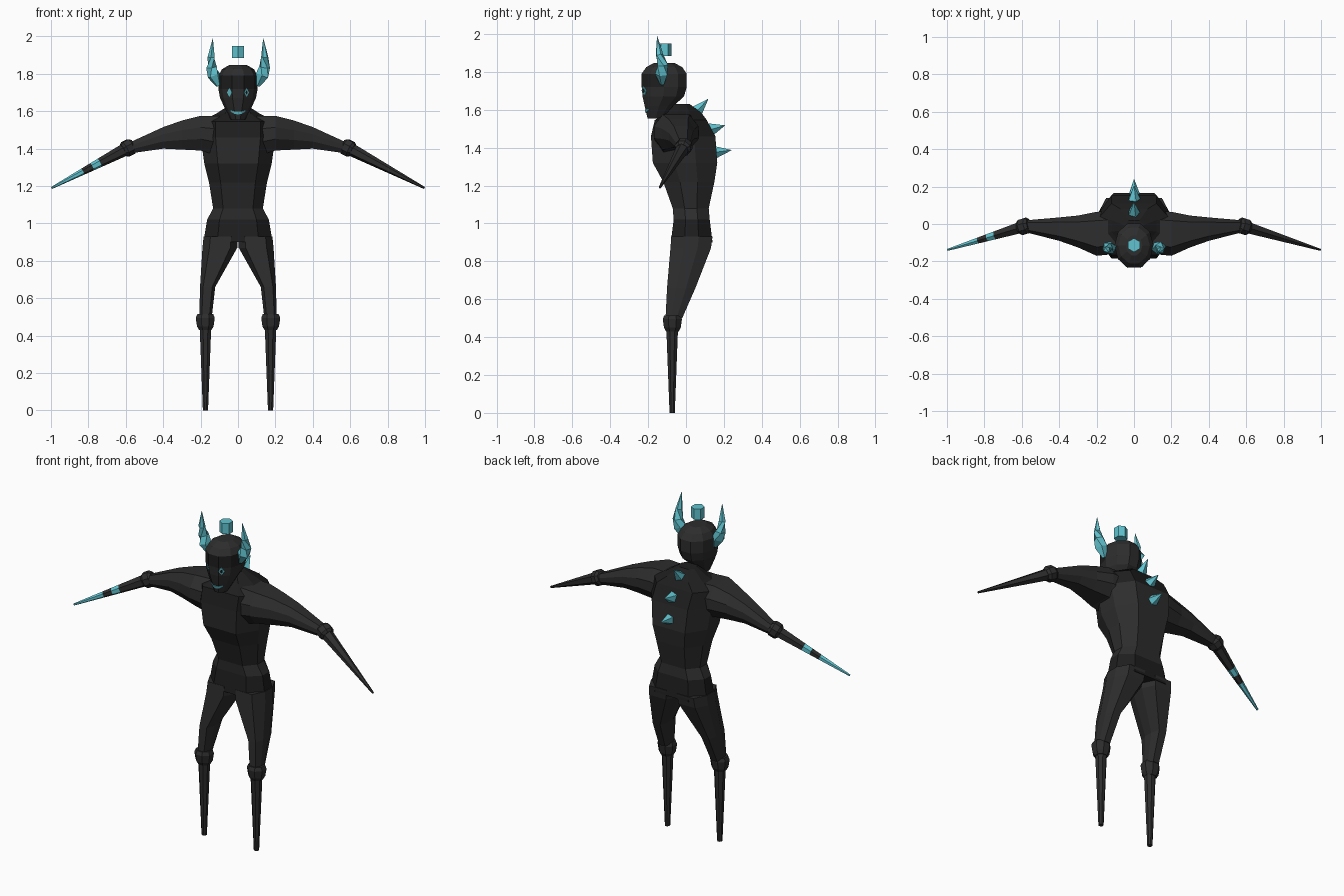
import bpy, bmesh, math
from mathutils import Vector
from mathutils.bvhtree import BVHTree

cube = bpy.data.objects.get("Cube")
if cube:
    bpy.data.objects.remove(cube)


def make_mat(name, rgb):
    m = bpy.data.materials.new(name)
    m.use_nodes = True
    m.diffuse_color = (*rgb, 1)
    m.node_tree.nodes["Principled BSDF"].inputs["Base Color"].default_value = (*rgb, 1)
    return m


CHARCOAL = make_mat("charcoal", (0.026, 0.026, 0.026))
BLACK = make_mat("black", (0.013, 0.013, 0.013))
CYAN = make_mat("cyan", (0.12, 0.55, 0.63))


def loft(name, rings, mats=(CHARCOAL,), rule=None):
    """Skin a row of rings, cap both ends; rule(centre) picks the material."""
    bm = bmesh.new()
    rows = [[bm.verts.new(p) for p in r] for r in rings]
    n = len(rows[0])
    for a, b in zip(rows, rows[1:]):
        for i in range(n):
            j = (i + 1) % n
            bm.faces.new((a[i], a[j], b[j], b[i]))
    bm.faces.new(rows[0])
    bm.faces.new(rows[-1])
    bmesh.ops.recalc_face_normals(bm, faces=bm.faces)
    if rule:
        for f in bm.faces:
            f.material_index = rule(f.calc_center_median())
    me = bpy.data.meshes.new(name)
    bm.to_mesh(me)
    bm.free()
    for m in mats:
        me.materials.append(m)
    ob = bpy.data.objects.new(name, me)
    bpy.context.collection.objects.link(ob)
    return ob


def octagon(a0, a1, b0, b1, cut=0.2, side=0.33):
    """Chamfered rectangle as (a, b) pairs."""
    ca, cb = (a1 - a0) * cut, (b1 - b0) * side
    return [(a0 + ca, b0), (a1 - ca, b0), (a1, b0 + cb), (a1, b1 - cb),
            (a1 - ca, b1), (a0 + ca, b1), (a0, b1 - cb), (a0, b0 + cb)]


def tube(name, path, radii, sides=6, mats=(CHARCOAL,), rule=None):
    """Polygonal tube along a path with a radius at each point."""
    pts = [Vector(p) for p in path]
    rings = []
    for i, (p, r) in enumerate(zip(pts, radii)):
        d = pts[min(i + 1, len(pts) - 1)] - pts[max(i - 1, 0)]
        q = d.to_track_quat('Z', 'Y')
        rings.append([p + q @ Vector((r * math.cos(t), r * math.sin(t), 0))
                      for t in (math.tau * (k + 0.5) / sides for k in range(sides))])
    return loft(name, rings, mats, rule)


# Torso: height, half width, front, back
torso = [(0.90, 0.185, -0.08, 0.14), (1.02, 0.165, -0.065, 0.125),
         (1.08, 0.133, -0.07, 0.12), (1.22, 0.155, -0.12, 0.15),
         (1.32, 0.18, -0.175, 0.165), (1.46, 0.20, -0.185, 0.155),
         (1.545, 0.20, -0.165, 0.11), (1.585, 0.12, -0.10, 0.08),
         (1.63, 0.05, -0.06, 0.02)]
loft("torso", [[(x, y, z) for x, y in octagon(-w, w, f, b)] for z, w, f, b in torso],
     (CHARCOAL, BLACK), lambda c: int(c.z > 1.48 or c.z < 1.01))

# Head
head_rings = [(1.555, -0.16, 0.038, 0.045), (1.62, -0.142, 0.072, 0.08),
              (1.67, -0.12, 0.096, 0.115), (1.72, -0.115, 0.105, 0.125),
              (1.79, -0.115, 0.105, 0.125), (1.825, -0.115, 0.085, 0.10),
              (1.848, -0.115, 0.045, 0.055)]
head = loft("head", [[(rx * math.sin(t), cy - ry * math.cos(t), z)
                      for t in (math.tau * (k + 0.5) / 10 for k in range(10))]
                     for z, cy, rx, ry in head_rings],
            (CHARCOAL, BLACK), lambda c: int(1.72 < c.z < 1.8 and c.y < -0.12))

# Face details, laid on the front of the head
bvh = BVHTree.FromPolygons([v.co for v in head.data.vertices],
                           [p.vertices[:] for p in head.data.polygons])


def on_face(x, z, lift):
    hit = bvh.ray_cast(Vector((x, -1, z)), Vector((0, 1, 0)))[0]
    return Vector((x, (hit.y if hit else -0.17) - lift, z))


def plate(name, outline, mat, lift=0.004):
    loft(name, [[on_face(x, z, lift) for x, z in outline],
                [on_face(x, z, -0.003) for x, z in outline]], (mat,))


def diamond(x, z, w, h):
    return [(x - w, z), (x, z - h), (x + w, z), (x, z + h)]


for s, side in ((1, "left"), (-1, "right")):
    plate(side + "_eye", diamond(s * 0.046, 1.70, 0.013, 0.024), CYAN)
plate("left_pupil", diamond(0.046, 1.70, 0.006, 0.011), BLACK, 0.007)
for i in range(4):
    xs = [-0.04 + 0.02 * i, -0.02 + 0.02 * i]
    low = [(x, 1.582 + 10 * x * x) for x in xs]
    high = [(x, 1.598 + 4 * x * x) for x in reversed(xs)]
    plate("mouth_%d" % (i + 1), low + high, CYAN)

# Floating crown block
tube("crown", [(0, -0.113, 1.885), (0, -0.113, 1.95)], [0.037, 0.037], 6, (CYAN,))

# Back spikes: base and tip in the middle plane
for i, (y, z, ty, tz) in enumerate([(0.055, 1.59, 0.117, 1.657),
                                    (0.13, 1.495, 0.205, 1.517),
                                    (0.15, 1.375, 0.24, 1.387)]):
    tube("back_spike_%d" % (i + 1), [(0, y, z), (0, ty, tz)], [0.036, 0.001], 5, (CYAN,))

# Limb sections
arm = [(0.10, 1.36, 1.575, -0.16, 0.07), (0.20, 1.39, 1.575, -0.17, 0.065),
       (0.30, 1.395, 1.55, -0.125, 0.045), (0.40, 1.40, 1.515, -0.09, 0.035),
       (0.575, 1.375, 1.435, -0.045, 0.02)]
leg = [(0.93, 0.0, 0.184, -0.078, 0.14), (0.87, 0.004, 0.19, -0.082, 0.132),
       (0.66, 0.122, 0.203, -0.10, 0.05), (0.50, 0.14, 0.207, -0.108, -0.02)]
elbow, hand = Vector((0.585, -0.012, 1.405)), Vector((0.996, -0.138, 1.19))

for s, side in ((1, "left"), (-1, "right")):
    def flip(p):
        return (s * p[0], p[1], p[2])

    # Arm, elbow cuff and tapering forearm
    loft(side + "_upper_arm", [[flip((x, y, z)) for y, z in octagon(f, b, lo, hi)]
                               for x, lo, hi, f, b in arm])
    d = (hand - elbow).normalized()
    tube(side + "_elbow_cuff", [flip(elbow + d * t) for t in (-0.03, -0.015, 0.02, 0.035)],
         [0.034, 0.046, 0.046, 0.034], 8)
    stops = [0, 0.38, 0.48, 0.60, 1]
    painted = (lambda c: int(-0.785 < c.x < -0.745 or c.x < -0.832)) if s < 0 else None
    tube(side + "_forearm", [flip(elbow.lerp(hand, t)) for t in stops],
         [0.036 - 0.03 * t for t in stops], 6, (CHARCOAL, CYAN), painted)

    # Leg, knee cuff and peg shin
    loft(side + "_thigh", [[flip((x, y, z)) for x, y in octagon(i, o, f, b)]
                           for z, i, o, f, b in leg])
    tube(side + "_knee_cuff", [flip((0.175, -0.072, z)) for z in (0.43, 0.45, 0.495, 0.515)],
         [0.036, 0.048, 0.055, 0.046], 8)
    tube(side + "_shin", [flip((0.174, -0.073, z)) for z in (0.46, 0)], [0.034, 0.015], 8)

    # Horn
    tube(side + "_horn", [flip(p) for p in ((0.105, -0.125, 1.735), (0.128, -0.128, 1.79),
                                            (0.142, -0.125, 1.835), (0.143, -0.14, 1.89),
                                            (0.135, -0.152, 1.988))],
         [0.012, 0.036, 0.03, 0.02, 0.001], 5, (CYAN,))
